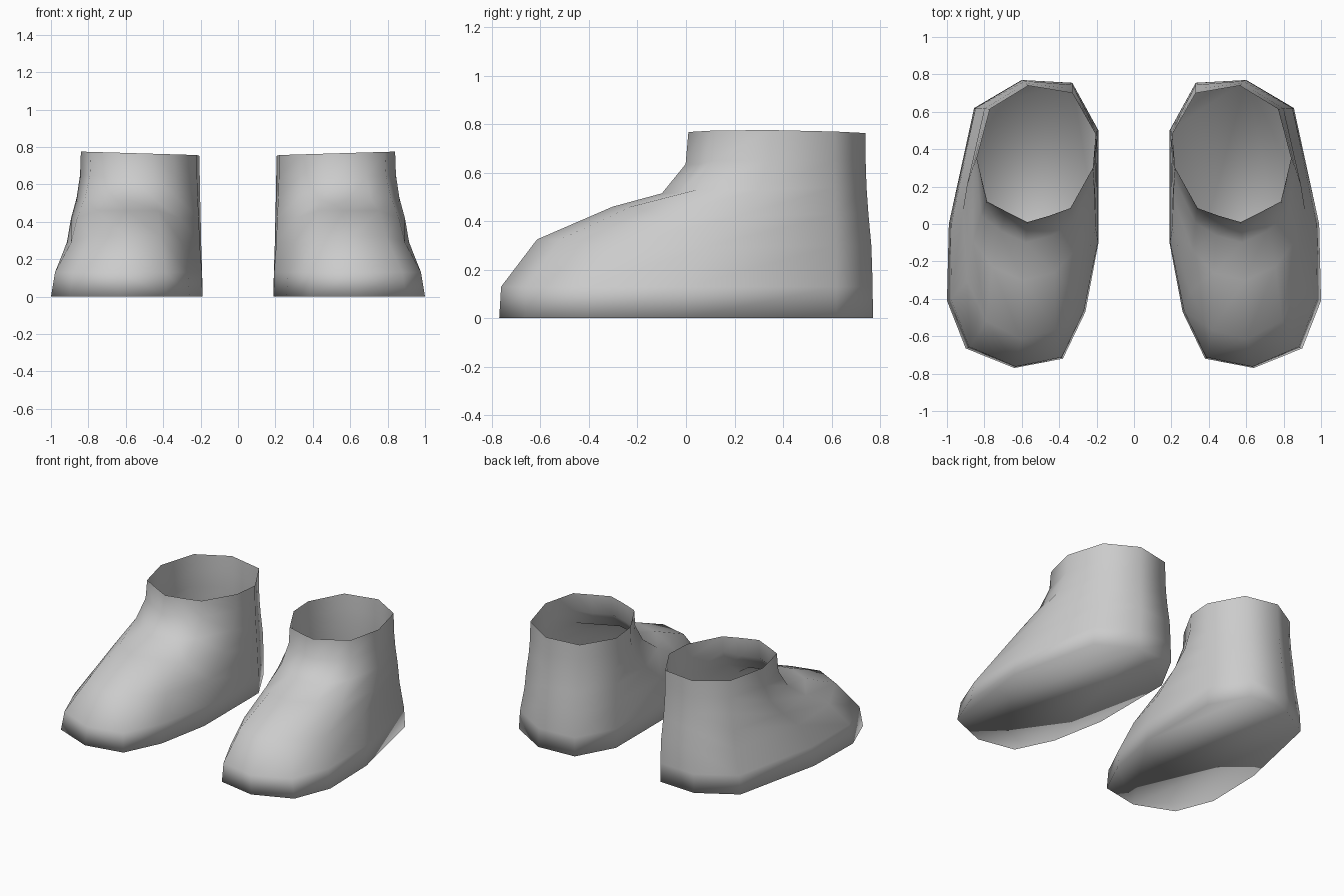
import bpy, bmesh

if "Cube" in bpy.data.objects:
    bpy.data.objects.remove(bpy.data.objects["Cube"])

# Sole outline and ankle-opening outline of one boot, matched point by point from the toe
SOLE = [(.64, -.77), (.90, -.665), (1.0, -.41), (.99, 0), (.855, .62), (.60, .77),
        (.33, .755), (.19, .50), (.19, -.10), (.26, -.47), (.38, -.72)]
RIM = [(.57, .01), (.68, .065), (.785, .12), (.84, .35), (.77, .615), (.565, .74),
       (.33, .70), (.205, .48), (.22, .30), (.34, .085), (.45, .045)]

# Per ring: blend of x, blend of y, then height at the toe, sides and heel
RINGS = [(0, 0, 0, 0, 0),
         (.10, .01, .13, .13, .13),
         (.50, .20, .325, .29, .30),
         (.65, .60, .46, .42, .43),
         (.85, .86, .515, .53, .54),
         (.97, .985, .635, .65, .65),
         (1, 1, .767, .767, .763)]


def ring_points(tx, ty, z_toe, z_side, z_heel):
    pts = []
    for (sx, sy), (rx, ry) in zip(SOLE, RIM):
        x, y = sx + (rx - sx) * tx, sy + (ry - sy) * ty
        z = z_toe if sy < -.6 else z_side if sy < .2 else z_heel
        # Rim rises slightly to the outside
        if tx == 1:
            z += .03 * (x - .55)
        pts.append((x, y, z))
    return pts


# Boot shell: stacked rings, closed sole, open ankle
bm = bmesh.new()
rings = [[bm.verts.new(p) for p in ring_points(*r)] for r in RINGS]
n = len(SOLE)
for lo, hi in zip(rings, rings[1:]):
    for i in range(n):
        j = (i + 1) % n
        bm.faces.new((lo[i], lo[j], hi[j], hi[i]))
bm.faces.new(rings[0][::-1])
for f in bm.faces:
    f.smooth = True
mesh = bpy.data.meshes.new("boots")
bm.to_mesh(mesh)
bm.free()
boots = bpy.data.objects.new("boots", mesh)
bpy.context.collection.objects.link(boots)

# Second boot mirrored across the middle
mirror = boots.modifiers.new("pair", 'MIRROR')
mirror.use_axis = (True, False, False)
mirror.use_mirror_merge = False
